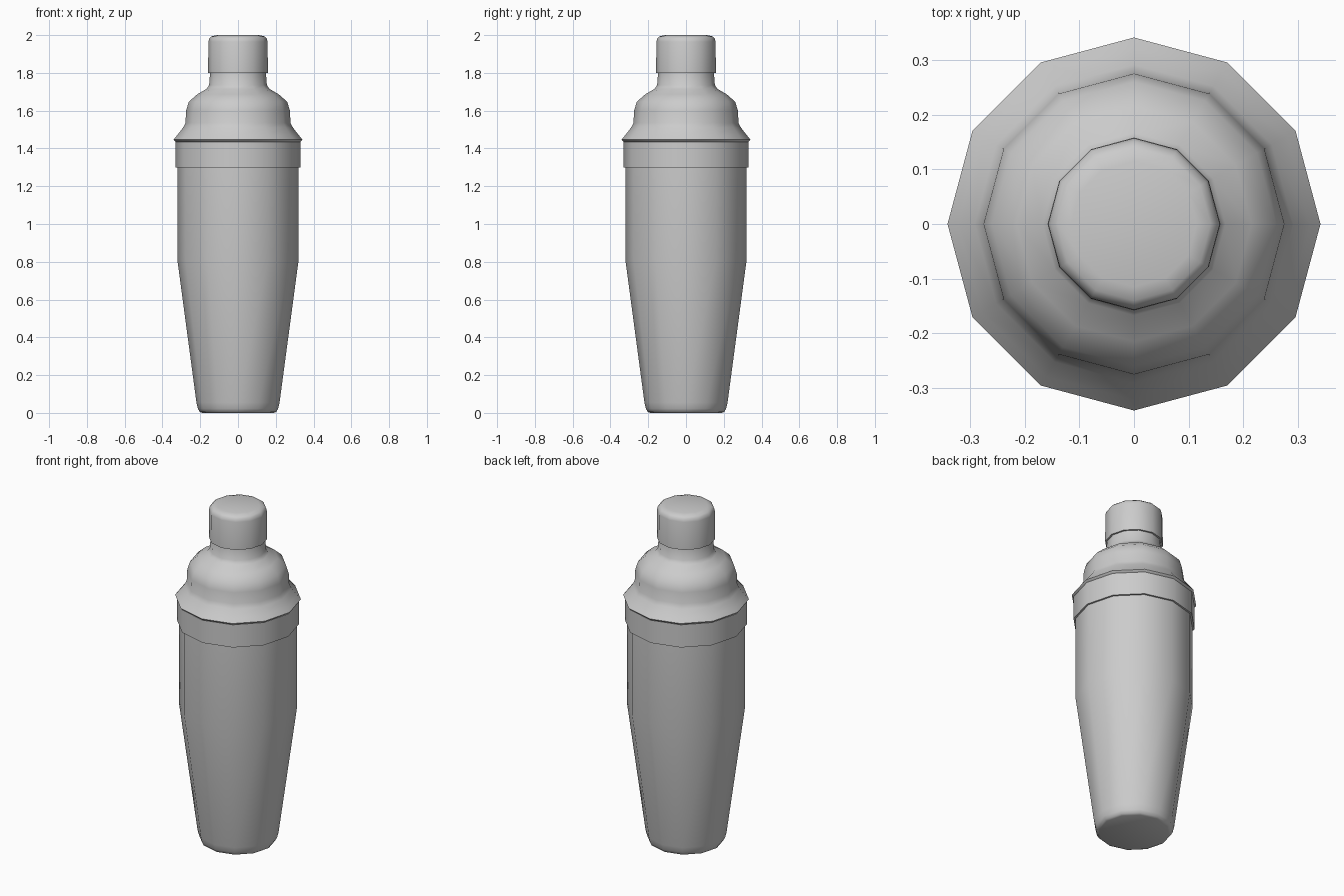
import bpy, bmesh, math

if "Cube" in bpy.data.objects:
    bpy.data.objects.remove(bpy.data.objects["Cube"])

SIDES = 12


def lathe(name, profile, angle=40):
    """Revolve (radius, z) points around z; radius 0 closes to a pole."""
    bm = bmesh.new()
    rings = []
    for r, z in profile:
        rings.append([bm.verts.new((r * math.cos(2 * math.pi * i / SIDES),
                                    r * math.sin(2 * math.pi * i / SIDES), z))
                      for i in range(SIDES)])
    for a, b in zip(rings, rings[1:]):
        for i in range(SIDES):
            j = (i + 1) % SIDES
            bm.faces.new((a[i], a[j], b[j], b[i]))
    bm.faces.new(rings[0][::-1])
    bm.faces.new(rings[-1])
    bmesh.ops.recalc_face_normals(bm, faces=bm.faces)
    mesh = bpy.data.meshes.new(name)
    bm.to_mesh(mesh)
    bm.free()
    obj = bpy.data.objects.new(name, mesh)
    bpy.context.collection.objects.link(obj)
    bpy.ops.object.select_all(action='DESELECT')
    obj.select_set(True)
    bpy.context.view_layer.objects.active = obj
    bpy.ops.object.shade_smooth_by_angle(angle=math.radians(angle))
    return obj


# Tapered tin with rounded foot
lathe("shaker_body", [(0.19, 0.0), (0.203, 0.006), (0.212, 0.022), (0.22, 0.055),
                      (0.321, 0.81), (0.321, 1.31)], 50)

# Collar band around the tin mouth
lathe("collar", [(0.332, 1.30), (0.332, 1.435)])

# Domed strainer top with flared lip and neck
lathe("strainer_top", [(0.328, 1.432), (0.341, 1.447), (0.322, 1.47), (0.291, 1.51),
                       (0.278, 1.535), (0.275, 1.60), (0.26, 1.648), (0.215, 1.687),
                       (0.167, 1.715), (0.153, 1.735), (0.147, 1.81)], 55)

# Small cap
lathe("cap", [(0.158, 1.80), (0.157, 1.965), (0.152, 1.983), (0.14, 1.993),
              (0.115, 2.0)], 50)
